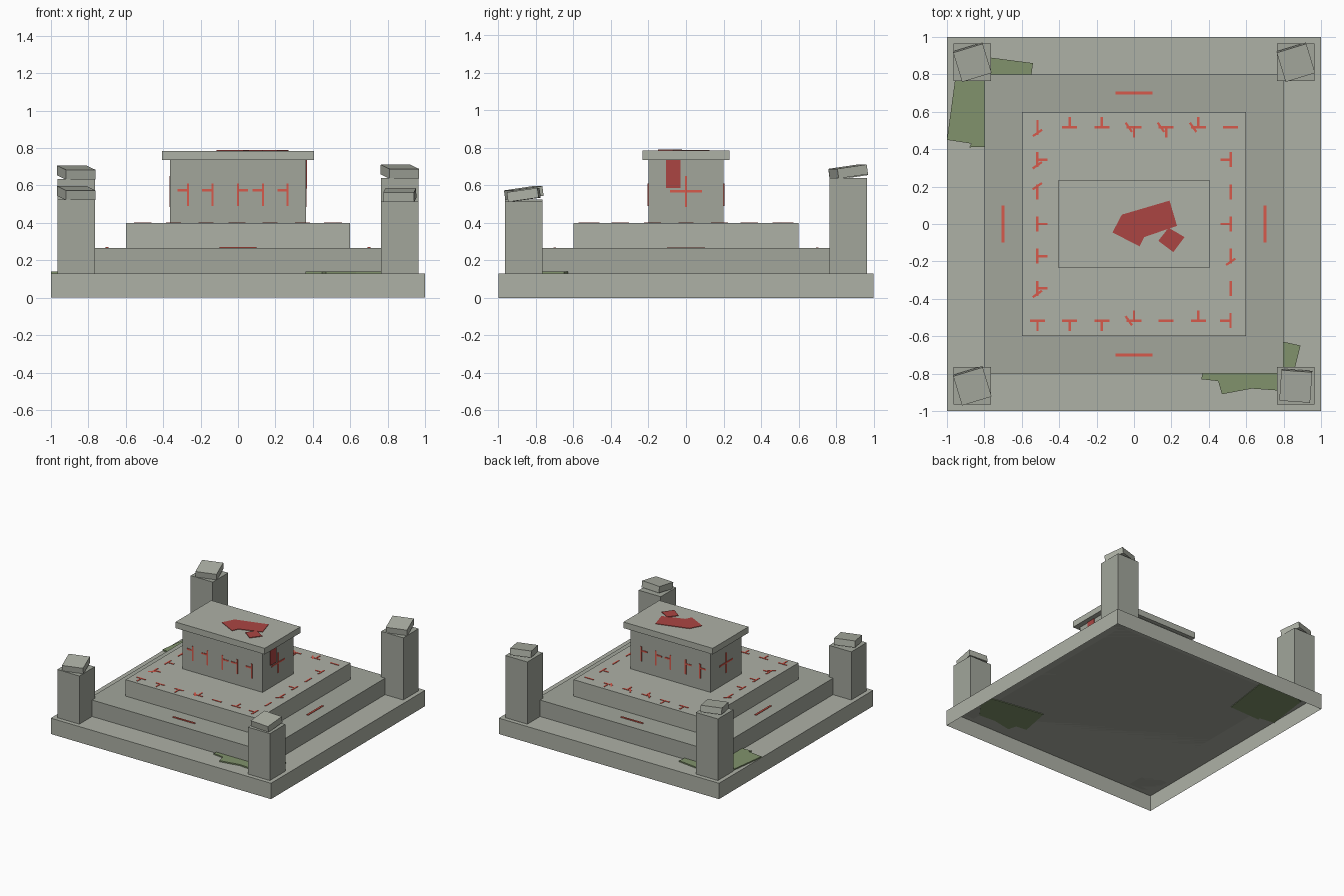
import bpy, bmesh
from math import radians, pi
from mathutils import Matrix, Euler, Vector

if "Cube" in bpy.data.objects:
    bpy.data.objects.remove(bpy.data.objects["Cube"])


def mat(name, rgb):
    m = bpy.data.materials.new(name)
    m.diffuse_color = (*rgb, 1)
    m.use_nodes = True
    m.node_tree.nodes["Principled BSDF"].inputs["Base Color"].default_value = m.diffuse_color
    return m


STONE = mat("stone", (.42, .44, .38))
DARK_STONE = mat("dark_stone", (.36, .38, .33))
MOSS = mat("moss", (.22, .29, .15))
STAIN = mat("stain", (.41, .06, .055))
PAINT = mat("paint", (.68, .10, .07))


def finish(name, bm, m):
    bmesh.ops.recalc_face_normals(bm, faces=bm.faces[:])
    me = bpy.data.meshes.new(name)
    bm.to_mesh(me)
    bm.free()
    me.materials.append(m)
    ob = bpy.data.objects.new(name, me)
    bpy.context.collection.objects.link(ob)
    return ob


def add_box(bm, c, s, rot=(0, 0, 0)):
    M = Matrix.Translation(c) @ Euler(rot).to_matrix().to_4x4() @ Matrix.Diagonal((*s, 1))
    return bmesh.ops.create_cube(bm, size=1, matrix=M)["verts"]


def block(name, hx, hy, z0, z1, m, c=(0, 0)):
    bm = bmesh.new()
    add_box(bm, (c[0], c[1], (z0 + z1) / 2), (2 * hx, 2 * hy, z1 - z0))
    return finish(name, bm, m)


def patch(name, outlines, z0, z1, m):
    bm = bmesh.new()
    for pts in outlines:
        f = bm.faces.new([bm.verts.new((x, y, z0)) for x, y in pts])
        r = bmesh.ops.extrude_face_region(bm, geom=[f])
        vs = [v for v in r["geom"] if isinstance(v, bmesh.types.BMVert)]
        bmesh.ops.translate(bm, verts=vs, vec=(0, 0, z1 - z0))
        if not f.is_valid or len([g for g in bm.faces if set(g.verts) == set(f.verts)]) == 0:
            bm.faces.new([v for v in bm.verts if abs(v.co.z - z0) < 1e-6])
    return finish(name, bm, m)


# Base slab, hollow underneath
bm = bmesh.new()
add_box(bm, (0, 0, .065), (2, 2, .13))
bmesh.ops.recalc_face_normals(bm, faces=bm.faces[:])
bmesh.ops.delete(bm, geom=[f for f in bm.faces if f.normal.z < -.5], context="FACES_ONLY")
base = finish("base_slab", bm, STONE)

# Steps, tomb body and lid
block("lower_step", .8, .8, .13, .265, DARK_STONE)
block("upper_step", .6, .6, .265, .4, STONE)
block("tomb_body", .363, .2, .4, .735, DARK_STONE)
block("tomb_lid", .405, .232, .735, .785, STONE)

# Corner pillars with tilted broken caps
for name, sx, sy, top, turn in (("front_left", -1, -1, .525, 17), ("front_right", 1, -1, .515, -4),
                                ("back_left", -1, 1, .635, 17), ("back_right", 1, 1, .64, 17)):
    c = (.865 * sx, .865 * sy)
    block(name + "_pillar", .1, .1, .13, top, DARK_STONE, c)
    bm = bmesh.new()
    add_box(bm, (*c, top + .034), (.165, .165, .052), (radians(8), 0, radians(turn)))
    finish(name + "_cap", bm, STONE)

# Painted marks around the upper step
bm = bmesh.new()
W, T = .012, .006


def stroke(x, y, length, ang, z=.4):
    add_box(bm, (x, y, z), (length, W, T), (0, 0, radians(ang)))


def mark(x, y, code):
    stroke(x, y, .08, 90 if code[0] == "V" else 0)
    for ch in code[1:]:
        if ch in "udlr":
            dx, dy = {"u": (0, 1), "d": (0, -1), "l": (-1, 0), "r": (1, 0)}[ch]
            stroke(x + .028 * dx, y + .028 * dy, .055, 90 * abs(dy))
        elif ch in "ab":
            stroke(x, y + (.03 if ch == "a" else -.03), .06, 35)
        else:
            stroke(x - .028, y, .06, -55)


S = .172
for i, code in enumerate(("Vb", "Hu", "Hu", "Hdx", "Hdx", "Hux", "H")):
    mark((i - 3) * S, .517, code)
for i, code in enumerate(("Hd", "Hd", "Hd", "Hux", "H", "Hu", "Vl")):
    mark((i - 3) * S, -.517, code)
for i, (a, b) in enumerate((("Vrb", "Vl"), ("Va", "V"), ("Vr", "Vl"), ("Vr", "Vb"), ("Vrb", "V"))):
    mark(-.517, (2 - i) * S, a)
    mark(.517, (2 - i) * S, b)

# Long dashes on the lower step
for s in (-1, 1):
    add_box(bm, (0, .7 * s, .265), (.2, .015, .01))
    add_box(bm, (.7 * s, 0, .265), (.015, .2, .01))
finish("step_marks", bm, PAINT)

# Painted marks on the tomb sides and crosses on its ends
bm = bmesh.new()
for s in (-1, 1):
    for x, d in ((-.268, -1), (-.137, -1), (0, 1), (.133, -1), (.265, -1)):
        add_box(bm, (x, .2 * s, .55), (W, .008, .12))
        add_box(bm, (x + .027 * d, .2 * s, .575), (.055, .008, W))
    add_box(bm, (.363 * s, 0, .568), (.008, W, .165))
    add_box(bm, (.363 * s, 0, .568), (.008, .17, W))
finish("tomb_marks", bm, PAINT)

# Stains on the lid and running down the right end
patch("lid_stain", [[(-.115, -.045), (-.065, .05), (.19, .125), (.23, -.01), (.185, -.025),
                     (.055, -.07), (.03, -.12)]], .78, .789, STAIN)
patch("lid_stain_drop", [[(.13, -.09), (.185, -.02), (.27, -.07), (.21, -.15)]], .78, .79, STAIN)
bm = bmesh.new()
add_box(bm, (.363, -.068, .66), (.012, .075, .15))
finish("end_stain", bm, STAIN)

# Moss patches partly under the steps
patch("back_left_moss", [[(-1, .45), (-.87, .43), (-.88, .41), (-.6, .42), (-.54, .86),
                          (-.77, .89), (-.95, .82)]], .125, .14, MOSS)
patch("front_right_moss", [[(.36, -.83), (.45, -.84), (.47, -.91), (.63, -.88), (.77, -.89),
                            (.86, -.77), (.89, -.65), (.8, -.63), (.41, -.57)]], .125, .14, MOSS)
